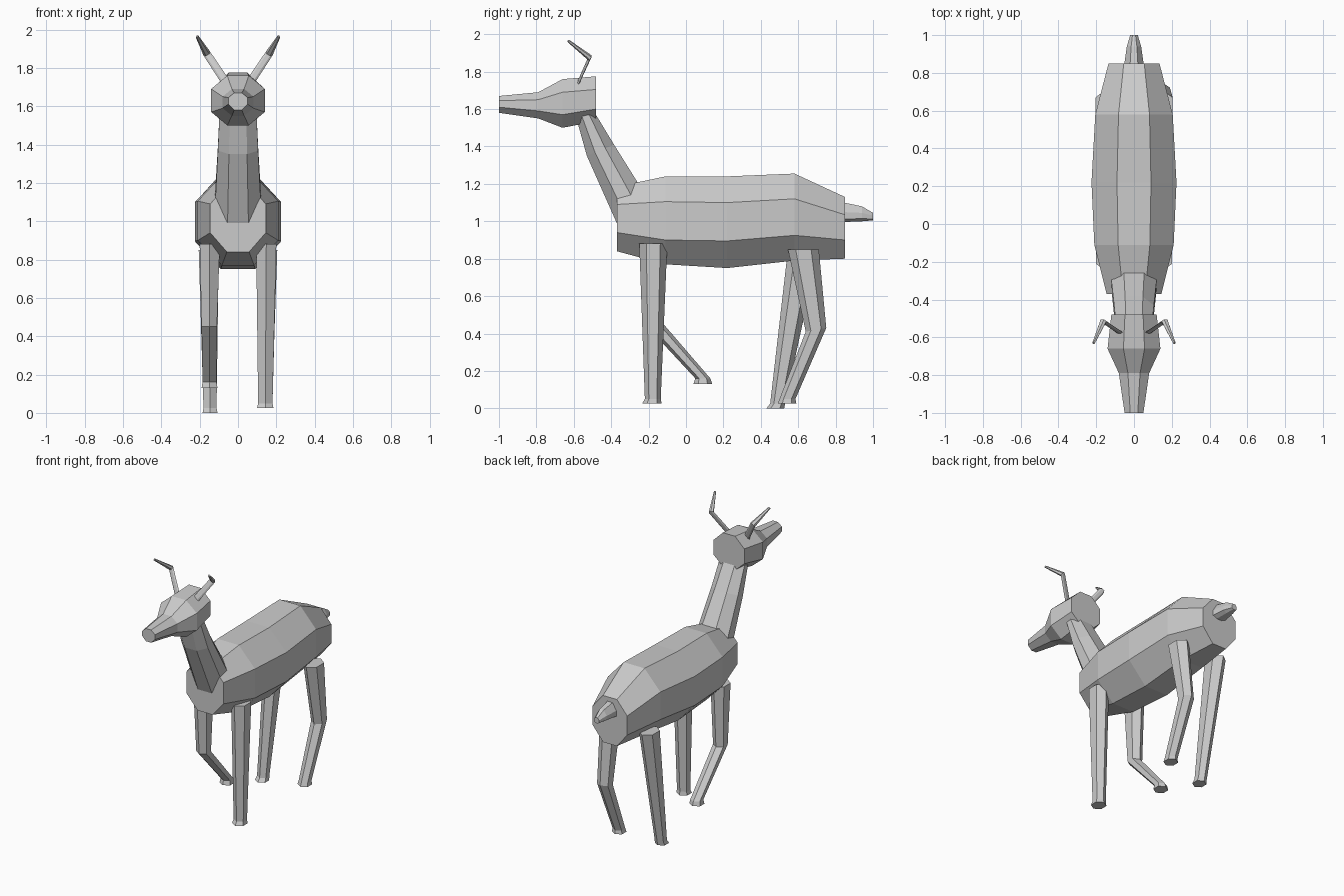
import bpy, bmesh
from mathutils import Vector

cube = bpy.data.objects.get("Cube")
if cube:
    bpy.data.objects.remove(cube, do_unlink=True)

GREY = (0.6, 0.6, 0.6, 1.0)
grey = bpy.data.materials.new("plain grey")
grey.use_nodes = True
grey.diffuse_color = GREY
grey.node_tree.nodes["Principled BSDF"].inputs["Base Color"].default_value = GREY


def loft(name, rings):
    """Skin a list of equal-length point rings and cap both ends."""
    bm = bmesh.new()
    loops = [[bm.verts.new(p) for p in ring] for ring in rings]
    n = len(loops[0])
    for a, b in zip(loops, loops[1:]):
        for i in range(n):
            j = (i + 1) % n
            bm.faces.new((a[i], a[j], b[j], b[i]))
    bm.faces.new(loops[0])
    bm.faces.new(loops[-1])
    bmesh.ops.recalc_face_normals(bm, faces=bm.faces)
    mesh = bpy.data.meshes.new(name)
    bm.to_mesh(mesh)
    bm.free()
    mesh.materials.append(grey)
    obj = bpy.data.objects.new(name, mesh)
    bpy.context.collection.objects.link(obj)
    return obj


def octagon(y, w, bottom, low, high, top, inner=0.4):
    """Upright eight-sided section across the body at depth y."""
    half = [(inner * w, bottom), (w, low), (w, high), (inner * w, top)]
    return [(x, y, z) for x, z in half] + [(-x, y, z) for x, z in reversed(half)]


def neck_ring(front, back, w):
    """Tilted eight-sided section between a front and a back (y, z) point."""
    f, b = Vector((0, *front)), Vector((0, *back))
    half = [(0.45 * w, 0), (w, 0.3), (w, 0.68), (0.45 * w, 1)]
    pts = half + [(-x, t) for x, t in reversed(half)]
    return [f.lerp(b, t) + Vector((x, 0, 0)) for x, t in pts]


def leg_ring(side, x_in, x_out, y_front, y_back, z_front, z_back):
    """Six-sided section with points to the front and back."""
    mid = (x_in + x_out) / 2
    pts = [(mid, 0), (x_out, 0.25), (x_out, 0.75), (mid, 1), (x_in, 0.75), (x_in, 0.25)]
    return [(side * x, y_front + t * (y_back - y_front),
             z_front + t * (z_back - z_front)) for x, t in pts]


# Torso
loft("body", [octagon(*s) for s in (
    (-0.37, 0.145, 0.84, 0.94, 1.09, 1.185),
    (-0.11, 0.21, 0.77, 0.90, 1.105, 1.24),
    (0.22, 0.225, 0.75, 0.895, 1.10, 1.24),
    (0.58, 0.205, 0.79, 0.925, 1.12, 1.255),
    (0.85, 0.135, 0.80, 0.90, 1.035, 1.13))])

# Neck and head
loft("neck", [neck_ring(*s) for s in (
    ((-0.60, 1.60), (-0.50, 1.60), 0.095),
    ((-0.53, 1.35), (-0.385, 1.41), 0.105),
    ((-0.33, 0.90), (-0.21, 1.13), 0.125))])
loft("head", [octagon(*s) for s in (
    (-1.0, 0.05, 1.58, 1.61, 1.645, 1.67),
    (-0.79, 0.08, 1.55, 1.59, 1.65, 1.69),
    (-0.66, 0.14, 1.50, 1.57, 1.69, 1.76),
    (-0.48, 0.12, 1.535, 1.60, 1.705, 1.775))])

# Tail
loft("tail", [octagon(*s) for s in (
    (0.82, 0.055, 0.995, 1.01, 1.05, 1.105),
    (0.94, 0.038, 1.0, 1.015, 1.045, 1.08),
    (1.0, 0.02, 1.005, 1.012, 1.03, 1.045))])

# Legs: inner x, outer x, front y, back y, front z, back z
LEGS = {
    "front_left_leg": (1, (
        (0.095, 0.20, -0.25, -0.10, 0.88, 0.88),
        (0.105, 0.18, -0.22, -0.135, 0.05, 0.05),
        (0.10, 0.185, -0.235, -0.13, 0.025, 0.025))),
    "front_right_leg": (-1, (
        (0.095, 0.20, -0.25, -0.10, 0.88, 0.88),
        (0.11, 0.19, -0.22, -0.12, 0.45, 0.45),
        (0.112, 0.185, 0.05, 0.13, 0.16, 0.16),
        (0.107, 0.19, 0.04, 0.14, 0.13, 0.13))),
    "back_left_leg": (1, (
        (0.10, 0.205, 0.545, 0.71, 0.85, 0.85),
        (0.105, 0.19, 0.64, 0.75, 0.41, 0.43),
        (0.11, 0.18, 0.50, 0.585, 0.05, 0.05),
        (0.105, 0.185, 0.49, 0.59, 0.025, 0.025))),
    "back_right_leg": (-1, (
        (0.10, 0.205, 0.545, 0.71, 0.85, 0.85),
        (0.112, 0.18, 0.45, 0.53, 0.025, 0.025),
        (0.107, 0.185, 0.43, 0.525, 0.0, 0.0))),
}
for name, (side, sections) in LEGS.items():
    loft(name, [leg_ring(side, *s) for s in sections])

# Antlers: thin bent prongs, swept back and then forward
ANTLER = [((0.06, -0.585, 1.72), 0.022, 0.010),
          ((0.163, -0.515, 1.875), 0.020, 0.013),
          ((0.214, -0.63, 1.965), 0.008, 0.006)]
for side, name in ((1, "left_antler"), (-1, "right_antler")):
    across = Vector((0.85, 0, -0.53))
    depth = Vector((0.35, 0.75, 0.55))
    rings = []
    for centre, a, d in ANTLER:
        ring = [Vector(centre) + across * a * u + depth * d * v
                for u, v in ((1, 0), (0.5, 1), (-0.5, 1), (-1, 0), (-0.5, -1), (0.5, -1))]
        rings.append([(side * p.x, p.y, p.z) for p in ring])
    loft(name, rings)
